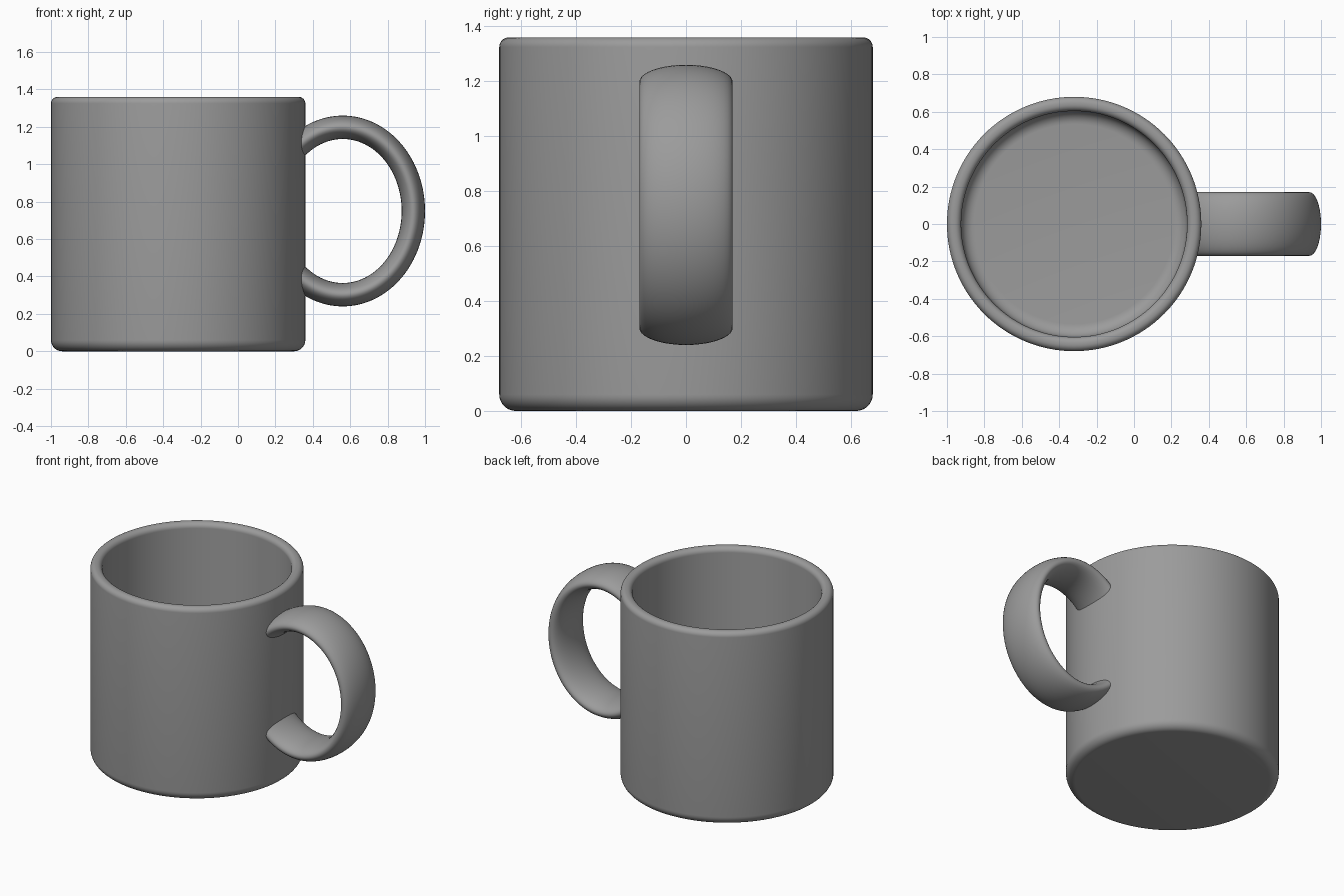
import bpy, bmesh, math

if "Cube" in bpy.data.objects:
    bpy.data.objects.remove(bpy.data.objects["Cube"])

SEG = 128
CUP_X, R_OUT, R_IN, HEIGHT, FLOOR = -0.32, 0.68, 0.604, 1.36, 0.08

grey = bpy.data.materials.new("grey glaze")
grey.diffuse_color = (0.33, 0.33, 0.33, 1)
grey.use_nodes = True
grey.node_tree.nodes["Principled BSDF"].inputs["Base Color"].default_value = grey.diffuse_color


def arc(cx, cz, r, a0, a1, n=8):
    """Points of a circular fillet in the (radius, z) plane, angles in degrees."""
    angles = [math.radians(a0 + (a1 - a0) * i / n) for i in range(n + 1)]
    return [(cx + r * math.cos(a), cz + r * math.sin(a)) for a in angles]


def finish(bm, name):
    bmesh.ops.recalc_face_normals(bm, faces=bm.faces)
    mesh = bpy.data.meshes.new(name)
    bm.to_mesh(mesh)
    bm.free()
    mesh.materials.append(grey)
    obj = bpy.data.objects.new(name, mesh)
    bpy.context.collection.objects.link(obj)
    bpy.ops.object.select_all(action='DESELECT')
    obj.select_set(True)
    bpy.context.view_layer.objects.active = obj
    bpy.ops.object.shade_smooth_by_angle(angle=math.radians(35))
    return obj


def bridge(bm, a, b):
    n = len(a)
    for i in range(n):
        bm.faces.new((a[i], a[(i + 1) % n], b[(i + 1) % n], b[i]))


# Cup: rounded base, outer wall, rounded rim, inner wall, filleted floor
base_r, rim_r, floor_r = 0.06, 0.035, 0.07
profile = (arc(R_OUT - base_r, base_r, base_r, -90, 0)
           + arc(R_OUT - rim_r, HEIGHT - rim_r, rim_r, 0, 90)
           + arc(R_IN + rim_r, HEIGHT - rim_r, rim_r, 90, 180)
           + arc(R_IN - floor_r, FLOOR + floor_r, floor_r, 0, -90))
bm = bmesh.new()
rings = []
for r, z in profile:
    rings.append([bm.verts.new((CUP_X + r * math.cos(t), r * math.sin(t), z))
                  for t in (2 * math.pi * i / SEG for i in range(SEG))])
for a, b in zip(rings, rings[1:]):
    bridge(bm, a, b)
bm.faces.new(rings[0])
bm.faces.new(rings[-1])
finish(bm, "cup")

# Handle: flat oval section swept round an ellipse, cut off inside the cup wall
CX, CZ, RX, RZ = 0.56, 0.75, 0.3775, 0.4475
HALF_THICK, HALF_WIDTH, SIDES = 0.0625, 0.17, 40
bm = bmesh.new()
rings = []
for i in range(SEG):
    t = 2 * math.pi * i / SEG
    nx, nz = math.cos(t) / RX, math.sin(t) / RZ
    length = math.hypot(nx, nz)
    ring = []
    for j in range(SIDES):
        s = 2 * math.pi * j / SIDES
        d = HALF_THICK * math.cos(s) / length
        ring.append(bm.verts.new((CX + RX * math.cos(t) + nx * d,
                                  HALF_WIDTH * math.sin(s),
                                  CZ + RZ * math.sin(t) + nz * d)))
    rings.append(ring)
for i in range(SEG):
    bridge(bm, rings[i], rings[(i + 1) % SEG])
bmesh.ops.bisect_plane(bm, geom=bm.verts[:] + bm.edges[:] + bm.faces[:],
                       plane_co=(0.31, 0, 0), plane_no=(1, 0, 0), clear_inner=True)
bmesh.ops.holes_fill(bm, edges=[e for e in bm.edges if e.is_boundary])
finish(bm, "handle")
